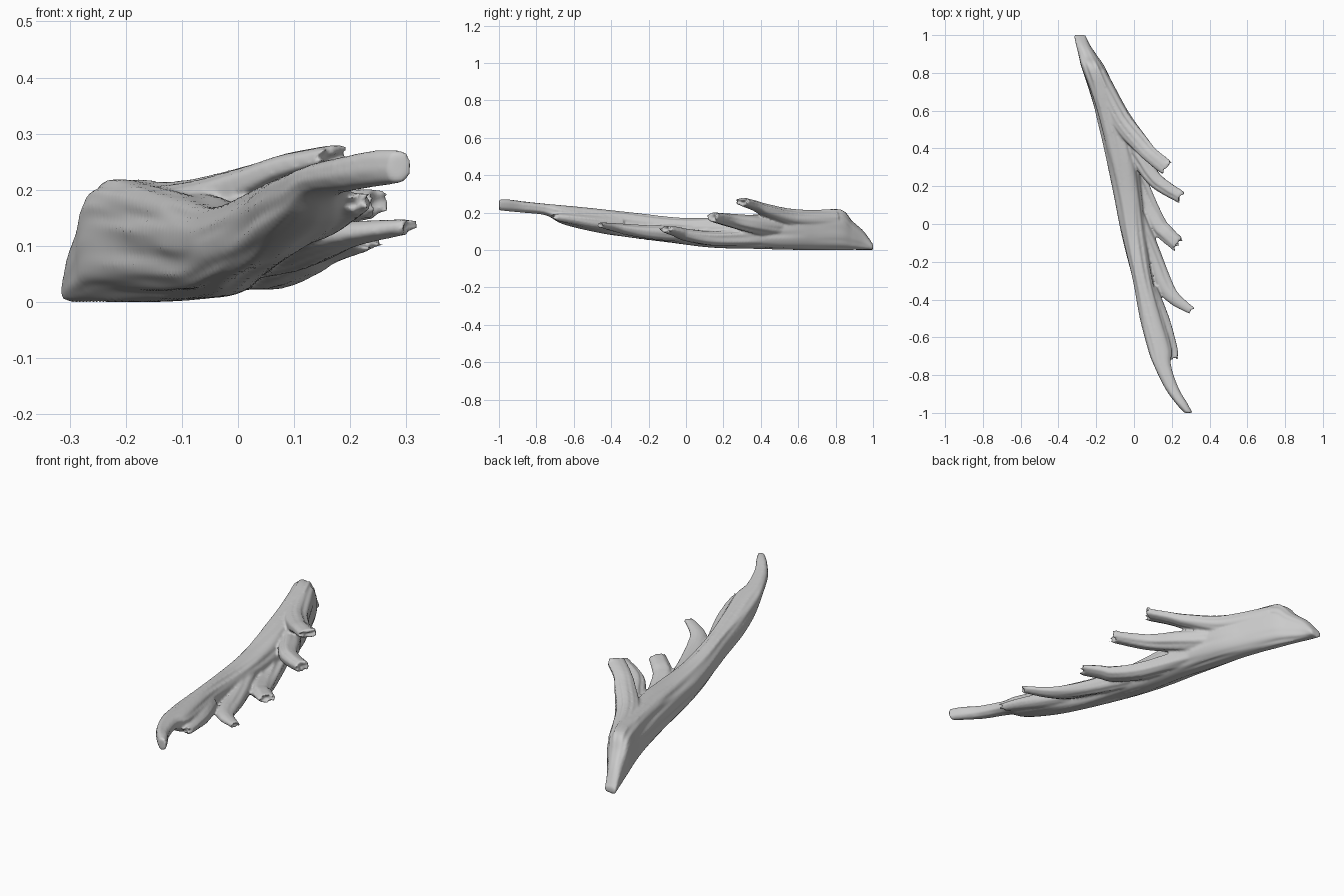
import bpy, bmesh, math, random
from mathutils import Vector, noise

if "Cube" in bpy.data.objects:
    bpy.data.objects.remove(bpy.data.objects["Cube"])

random.seed(4)
SIDES = 40
bm = bmesh.new()


def spline(rows, steps):
    """Catmull-Rom interpolation of station rows."""
    out = []
    for i in range(len(rows) - 1):
        a, b, c, d = (rows[max(i - 1, 0)], rows[i], rows[i + 1],
                      rows[min(i + 2, len(rows) - 1)])
        for s in range(steps):
            t = s / steps
            out.append([0.5 * (2 * q + (r - p) * t
                               + (2 * p - 5 * q + 4 * r - u) * t ** 2
                               + (3 * q - p - 3 * r + u) * t ** 3)
                        for p, q, r, u in zip(a, b, c, d)])
    out.append(list(rows[-1]))
    return out


def limb(rows, steps, side=None, power=1.0, grain=0.1, jag=0.0, seed=0):
    """Closed sweep of grained oval sections; rows are x, y, z, half width, half height."""
    st = spline(rows, steps)
    rings = []
    for i, (x, y, z, w, h) in enumerate(st):
        tan = (Vector(st[min(i + 1, len(st) - 1)][:3])
               - Vector(st[max(i - 1, 0)][:3])).normalized()
        across = side or tan.cross(Vector((0, 0, 1))).normalized()
        up = Vector((0, 0, 1))
        ring = []
        for k in range(SIDES):
            a = math.tau * k / SIDES
            ca, sa = math.cos(a), math.sin(a)
            n = noise.noise(Vector((ca * 3.2 + seed, sa * 3.2, y * 2.2)))
            n += 0.5 * noise.noise(Vector((ca * 7, sa * 7 + seed, y * 3)))
            f = 1 + grain * min(n, 0.15)
            co = Vector((x, y, z))
            co += across * (w * f * math.copysign(abs(ca) ** power, ca))
            co += up * (h * f * math.copysign(abs(sa) ** power, sa))
            if i == len(st) - 1 and jag:
                co += tan * jag * noise.noise(Vector((ca * 2.5, sa * 2.5, seed)))
            ring.append(bm.verts.new(co))
        rings.append(ring)
    for r0, r1 in zip(rings, rings[1:]):
        for k in range(SIDES):
            j = (k + 1) % SIDES
            bm.faces.new((r0[k], r0[j], r1[j], r1[k]))
    # end caps, the broken end slightly hollow
    for ring, inward in ((rings[0], 0), (rings[-1], jag * 0.5)):
        mid = sum((v.co for v in ring), Vector()) / SIDES
        c = bm.verts.new(mid - tan * inward)
        for k in range(SIDES):
            bm.faces.new((ring[k], ring[(k + 1) % SIDES], c))


# Trunk outline: y, left x, right x, bottom z, top z
trunk = [
    (1.00, -.318, -.258, .000, .030), (.95, -.308, -.235, .000, .100),
    (.89, -.294, -.195, .000, .155), (.83, -.281, -.155, .000, .218),
    (.70, -.237, -.095, .002, .218), (.55, -.195, -.030, .004, .205),
    (.35, -.147, .020, .008, .188), (.15, -.105, .045, .014, .172),
    (-.05, -.066, .062, .034, .174), (-.30, -.006, .100, .065, .200),
    (-.50, .030, .155, .100, .222), (-.66, .072, .200, .140, .238),
    (-.75, .106, .198, .186, .247), (-.87, .165, .238, .200, .260),
    (-.95, .222, .284, .208, .271), (-1.0, .268, .310, .213, .271)]
limb([((l + r) / 2, y, (b + t) / 2, (r - l) / 2, (t - b) / 2)
      for y, l, r, b, t in trunk], 8, side=Vector((1, 0, 0)),
     power=0.8, grain=0.17)

# Five broken side branches: x, y, z, half width, half height
branches = [
    [(-.19, .80, .165, .045, .050), (-.08, .57, .170, .055, .050),
     (.03, .43, .210, .050, .036), (.09, .365, .238, .044, .027),
     (.17, .30, .258, .044, .022)],
    [(-.10, .55, .115, .050, .060), (.02, .37, .135, .050, .050),
     (.11, .235, .158, .042, .036), (.245, .145, .176, .034, .026)],
    [(-.06, .42, .070, .060, .050), (.055, .15, .063, .050, .042),
     (.125, .00, .082, .048, .034), (.17, -.05, .098, .044, .027),
     (.225, -.10, .110, .040, .020)],
    [(.01, .05, .090, .050, .050), (.10, -.16, .093, .042, .038),
     (.155, -.31, .108, .046, .030), (.21, -.39, .122, .036, .022),
     (.30, -.455, .134, .022, .014)],
    [(.09, -.34, .130, .035, .040), (.15, -.50, .148, .040, .034),
     (.19, -.62, .166, .034, .025), (.218, -.70, .176, .022, .018)]]
for i, rows in enumerate(branches):
    limb(rows, 9, grain=0.22, jag=0.05, seed=3.7 * (i + 1))

# Splinters standing at the broken tips
for x, y, z, dx, dy, dz in [(.16, .30, .268, .03, .03, .008),
                            (.22, .14, .186, .03, .03, .01),
                            (.20, -.66, .18, .03, -.055, -.01),
                            (.26, -.43, .128, .035, -.035, -.004)]:
    limb([(x, y, z, .014, .009), (x + dx / 2, y + dy / 2, z + dz / 2, .011, .008),
          (x + dx, y + dy, z + dz, .006, .005)], 4)

bmesh.ops.recalc_face_normals(bm, faces=bm.faces)
mesh = bpy.data.meshes.new("broken_branch")
bm.to_mesh(mesh)
bm.free()
obj = bpy.data.objects.new("broken_branch", mesh)
bpy.context.collection.objects.link(obj)

# Fuse limbs into one smooth skin
fuse = obj.modifiers.new("fuse", "REMESH")
fuse.mode = "VOXEL"
fuse.voxel_size = 0.006
fuse.use_smooth_shade = True
soft = obj.modifiers.new("soften", "SMOOTH")
soft.factor = 0.5
soft.iterations = 4
